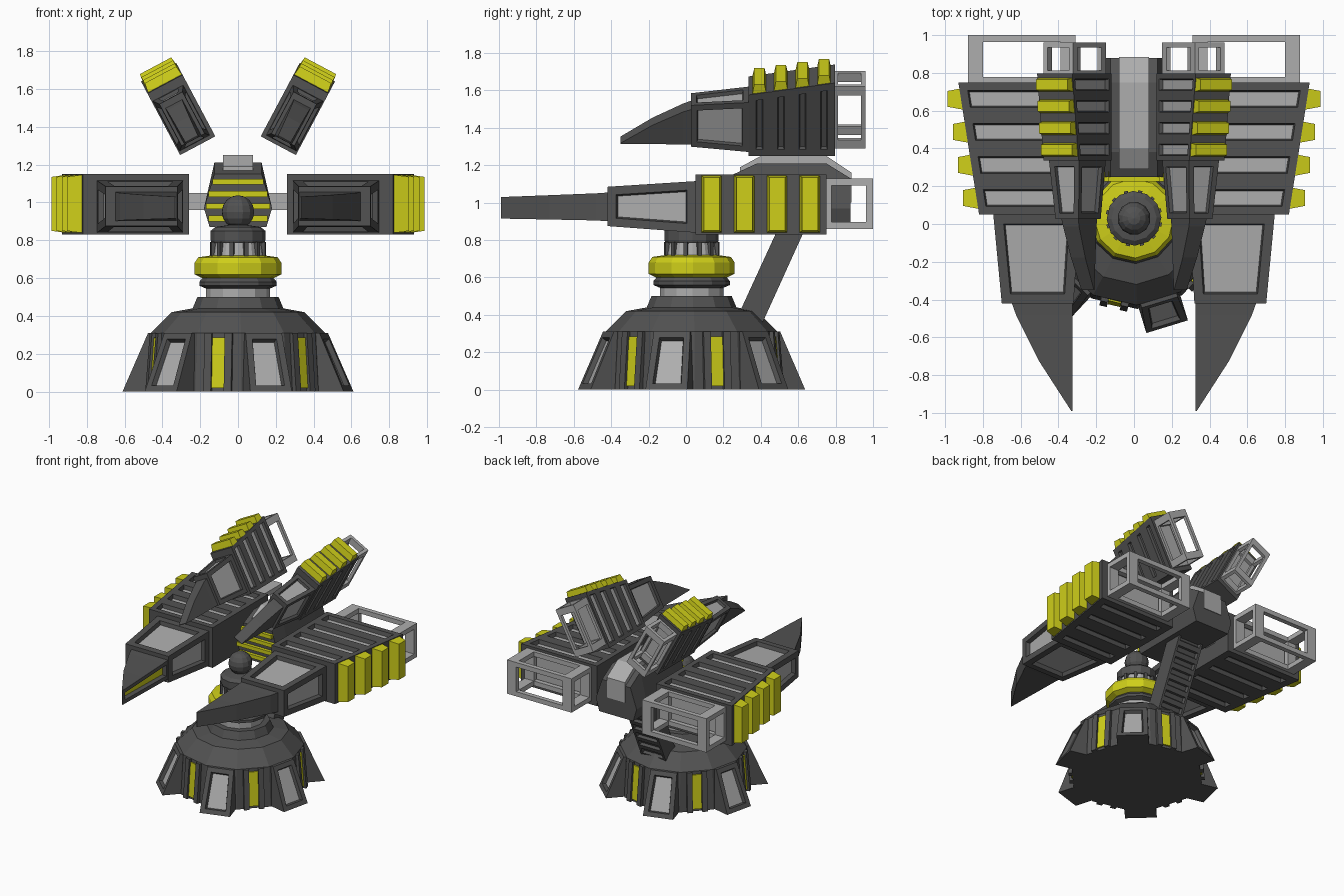
import bpy, bmesh
from math import radians, sin, cos, pi
from mathutils import Matrix, Vector

if "Cube" in bpy.data.objects:
    bpy.data.objects.remove(bpy.data.objects["Cube"])


def material(name, c):
    m = bpy.data.materials.new(name)
    m.diffuse_color = (*c, 1)
    m.use_nodes = True
    m.node_tree.nodes["Principled BSDF"].inputs["Base Color"].default_value = m.diffuse_color
    return m


MATS = [material("dark_grey", (.085, .085, .085)), material("light_grey", (.42, .42, .42)),
        material("yellow", (.62, .62, .01))]
DARK, LIGHT, YELLOW = 0, 1, 2
I = Matrix()


def finish(name, bm, M=I, mirror=False):
    bm.transform(M)
    bmesh.ops.recalc_face_normals(bm, faces=bm.faces)
    me = bpy.data.meshes.new(name)
    bm.to_mesh(me)
    bm.free()
    for m in MATS:
        me.materials.append(m)
    ob = bpy.data.objects.new(name, me)
    bpy.context.collection.objects.link(ob)
    if mirror:
        ob.modifiers.new("mirror", 'MIRROR').use_clip = False
    return ob


def add_loft(bm, rings, mat):
    vs = [[bm.verts.new(p) for p in r] for r in rings]
    n = len(vs[0])
    fs = [bm.faces.new((a[i], a[(i + 1) % n], b[(i + 1) % n], b[i]))
          for a, b in zip(vs, vs[1:]) for i in range(n)]
    fs += [bm.faces.new(vs[0]), bm.faces.new(vs[-1])]
    for f in fs:
        f.material_index = mat


def loft(name, rings, mat=DARK, recesses=(), M=I, mirror=False):
    """Skin rings of points; recesses = (direction, margin, depth, material, joined)."""
    bm = bmesh.new()
    add_loft(bm, rings, mat)
    bmesh.ops.recalc_face_normals(bm, faces=bm.faces)
    groups = [[f for f in bm.faces if f.normal.dot(Vector(r[0]).normalized()) > .75] for r in recesses]
    for fs, (_, t, d, m, joined) in zip(groups, recesses):
        op = bmesh.ops.inset_region if joined else bmesh.ops.inset_individual
        op(bm, faces=fs, thickness=t, depth=0, use_even_offset=True)
        op(bm, faces=fs, thickness=.008, depth=-d, use_even_offset=True)
        for f in fs:
            f.material_index = m
    return finish(name, bm, M, mirror)


def yring(y, x0, x1, z0, z1):
    return [(x0, y, z0), (x1, y, z0), (x1, y, z1), (x0, y, z1)]


def zring(z, x0, x1, y0, y1):
    return [(x0, y0, z), (x1, y0, z), (x1, y1, z), (x0, y1, z)]


def boxes(name, spans, mat, M=I, mirror=False):
    bm = bmesh.new()
    for x0, x1, y0, y1, z0, z1 in spans:
        add_loft(bm, [yring(y0, x0, x1, z0, z1), yring(y1, x0, x1, z0, z1)], mat)
    return finish(name, bm, M, mirror)


C = Matrix.Translation((0, .03, 0)) @ Matrix.Rotation(radians(-13), 4, 'Z')


def lathe(name, prof, mat, n=12):
    rings = [[(r * cos((k + .5) * 2 * pi / n), r * sin((k + .5) * 2 * pi / n), z) for k in range(n)]
             for r, z in prof]
    return loft(name, rings, mat, M=C)


# base hull and stacked turret column
lathe("base_hull", [(.48, 0), (.46, .31), (.35, .42), (.24, .44), (.215, .5)], DARK)
lathe("column_collar", [(.17, .5), (.17, .56)], LIGHT)
lathe("column_ring", [(.17, .545), (.205, .56), (.205, .58), (.18, .61)], DARK)
lathe("yellow_ring", [(.19, .6), (.23, .62), (.23, .68), (.21, .71), (.14, .72)], YELLOW)
lathe("column_neck", [(.145, .7), (.13, .79)], LIGHT)
lathe("column_cap", [(.14, .785), (.145, .8), (.145, .85), (.12, .87), (.05, .88)], DARK)

# ribs round the neck
bm = bmesh.new()
for k in range(12):
    b = bmesh.ops.create_cube(bm, size=1, matrix=Matrix.Rotation(k * pi / 6, 4, 'Z')
                              @ Matrix.Translation((.135, 0, .745)) @ Matrix.Diagonal((.03, .022, .09, 1)))
finish("neck_ribs", bm, C)

# sensor ball
bm = bmesh.new()
bmesh.ops.create_uvsphere(bm, u_segments=12, v_segments=8, radius=.088,
                          matrix=Matrix.Translation((0, 0, .95)))
finish("sensor_ball", bm, C)

# six flared feet with grey panels, yellow lights between them
for k in range(6):
    R = C @ Matrix.Rotation(k * pi / 3, 4, 'Z')
    loft("base_foot", [zring(0, .3, .6, -.115, .115), zring(.31, .3, .465, -.1, .1)], DARK,
         [((1, 0, .4), .035, .025, LIGHT, False)], R)
    R = R @ Matrix.Rotation(pi / 6, 4, 'Z')
    loft("base_light", [zring(.02, .4, .474, -.034, .034), zring(.285, .4, .455, -.034, .034)], YELLOW, (), R)
    for s in (-1, 1):
        loft("light_frame", [zring(0, .4, .49, s * .055 - .02, s * .055 + .02),
                             zring(.31, .4, .465, s * .055 - .02, s * .055 + .02)], DARK, (), R)

# rear support strut with ladder recesses underneath
rings = []
for i in range(8):
    t = i / 7
    f, r = (.28 + .23 * t, .40 + .5 * t), (.41 + .245 * t, .36 + .54 * t)
    rings.append([(-.11, *f), (.11, *f), (.11, *r), (-.11, *r)])
loft("support_strut", rings, DARK, [((0, .9, -.42), .018, .02, DARK, False)])

# central body, grey spine and yellow stripes
loft("central_body", [[(-.15, y, .87), (.15, y, .87), (.18, y, .97), (.125, y, zt), (-.125, y, zt), (-.18, y, .97)]
                      for y, zt in ((.25, 1.15), (.38, 1.21), (.75, 1.21), (.88, 1.13))])
loft("spine", [yring(y, -.08, .08, 1.0, z) for y, z in ((.29, 1.19), (.4, 1.25), (.75, 1.25), (.885, 1.16))], LIGHT)
boxes("body_stripes", [(-w, w, .225, .3, z, z + .03) for w, z in
                       ((.155, .9), (.17, .965), (.155, 1.03), (.135, 1.095))], YELLOW)
boxes("cross_bar", [(-.28, .28, .5, .6, .96, 1.05)], LIGHT)

# the same weapon pod is used flat as wings and, smaller and tilted, as upper guns
GUN = (Matrix.Translation((.213, .302, 1.30)) @ Matrix.Rotation(radians(-62), 4, 'Y')
       @ Matrix.Scale(.658, 4) @ Matrix.Translation((-.26, 0, -.99)))
UP, DOWN, OUT, IN, BACK = (0, 0, 1), (0, 0, -1), (1, 0, 0), (-1, 0, 0), (0, 1, 0)
for tag, M in (("wing", I), ("upper_gun", GUN)):
    # slatted main block
    loft(tag + "_block", [yring(.05 + .175 * i, .26, .82 + .0275 * i, .83, 1.15) for i in range(5)], DARK,
         [(UP, .042, .03, LIGHT, False), (DOWN, .06, .03, DARK, False), (BACK, .05, .02, LIGHT, False)], M, True)
    # yellow fins along the outer edge
    bm = bmesh.new()
    for i in range(4):
        y = .1375 + .175 * i
        x = .834 + .0275 * i
        fin = [(x - .03, .055, .84, 1.145), (x, .055, .84, 1.145), (x + .07, .042, .85, 1.135)]
        add_loft(bm, [[(X, y - w, a), (X, y + w, a), (X, y + w, b), (X, y - w, b)] for X, w, a, b in fin], YELLOW)
    finish(tag + "_fins", bm, M, True)
    # tapered forward section with panels
    loft(tag + "_forward", [yring(-.42, .32, .70, .875, 1.085), yring(.05, .29, .745, .84, 1.115)], DARK,
         [(UP, .05, .03, LIGHT, False), (DOWN, .05, .03, LIGHT, False), (OUT, .045, .03, LIGHT, False),
          (IN, .045, .03, LIGHT, False)], M, True)
    # pointed blade
    loft(tag + "_blade", [yring(-.41, .325, .65, .9, 1.055), yring(-.48, .325, .625, .905, 1.05),
                          yring(-.73, .325, .5, .91, 1.04), yring(-.99, .325, .332, .915, 1.03)], DARK,
         [(IN, .03, .03, YELLOW, True)], M, True)
    # open rear cage of twelve bars
    X, Y, Z = (.31, .88, .08), (.74, 1.0, .037), (.86, 1.13, .037)
    ends = lambda a: ((a[0], a[0] + a[2]), (a[1] - a[2], a[1]))
    bars = [(*X[:2], *y, *z) for y in ends(Y) for z in ends(Z)]
    bars += [(*x, *Y[:2], *z) for x in ends(X) for z in ends(Z)]
    bars += [(*x, *y, *Z[:2]) for x in ends(X) for y in ends(Y)]
    boxes(tag + "_cage", bars, LIGHT, M, True)
